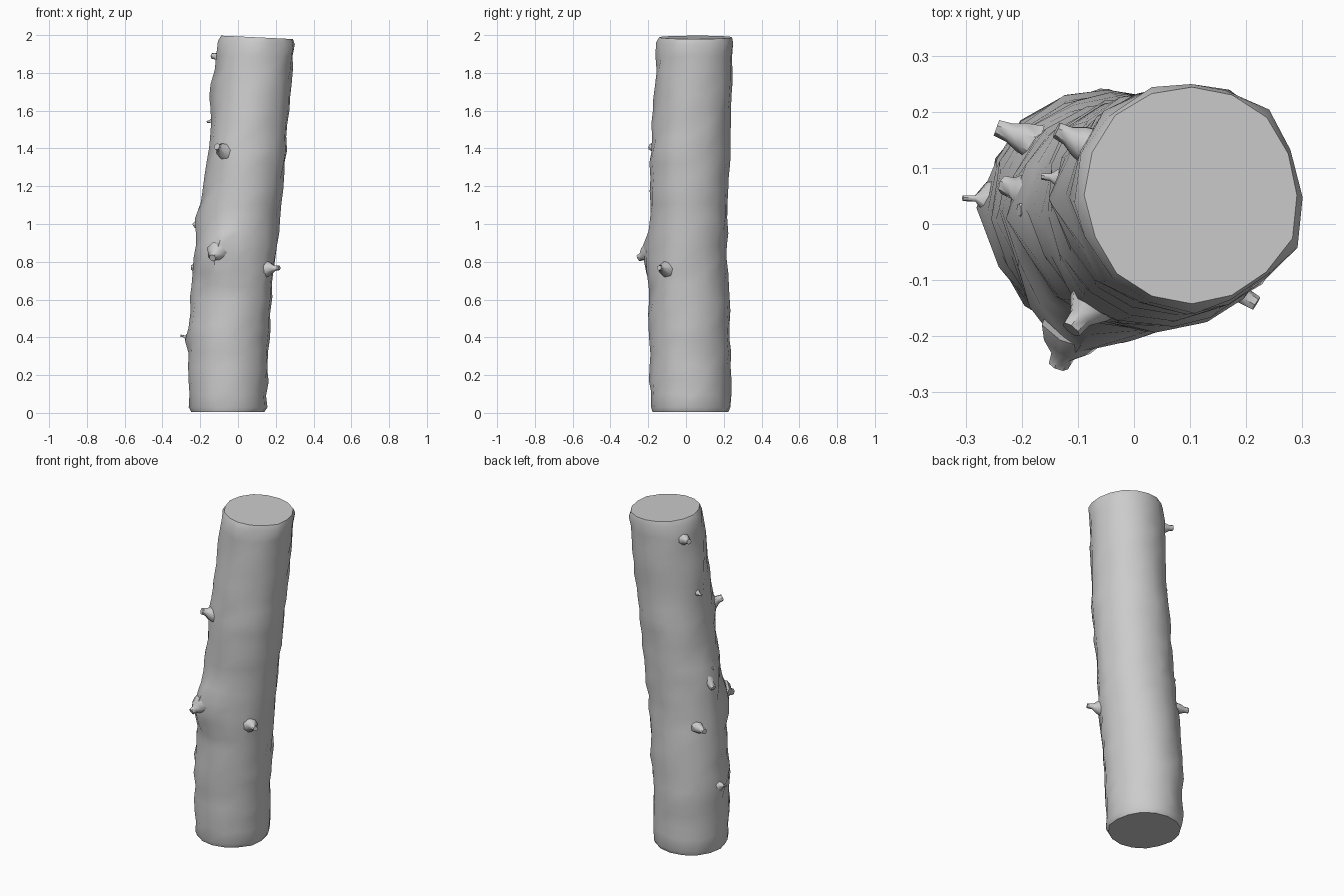
import bpy, bmesh, math, random
from mathutils import Vector

if "Cube" in bpy.data.objects:
    bpy.data.objects.remove(bpy.data.objects["Cube"])

random.seed(4)
SIDES = 16

# trunk stations: z, xmin, xmax, ymin, ymax
STATIONS = [
    (0.005, -0.258, 0.155, -0.193, 0.242),
    (0.40, -0.265, 0.167, -0.200, 0.240),
    (0.80, -0.232, 0.200, -0.198, 0.224),
    (1.00, -0.205, 0.222, -0.196, 0.226),
    (1.40, -0.155, 0.260, -0.192, 0.238),
    (1.80, -0.118, 0.290, -0.165, 0.250),
    (2.00, -0.098, 0.307, -0.158, 0.262),
]

# swellings around knots: angle (degrees), z, height, spread in angle, spread in z
SWELLS = [
    (246, 0.84, 0.060, 22, 0.11),
    (180, 0.40, 0.014, 15, 0.06),
    (312, 0.76, 0.012, 16, 0.07),
    (228, 1.40, 0.022, 15, 0.07),
    (180, 1.03, 0.020, 18, 0.07),
    (178, 1.70, 0.026, 14, 0.08),
]


def section(z):
    for a, b in zip(STATIONS, STATIONS[1:]):
        if z <= b[0]:
            break
    t = max(0.0, min(1.0, (z - a[0]) / (b[0] - a[0])))
    x0, x1, y0, y1 = [p + (q - p) * t for p, q in zip(a[1:], b[1:])]
    return (x0 + x1) / 2, (y0 + y1) / 2, (x1 - x0) / 2, (y1 - y0) / 2


def finish(name, bm):
    bmesh.ops.recalc_face_normals(bm, faces=bm.faces)
    me = bpy.data.meshes.new(name)
    bm.to_mesh(me)
    bm.free()
    ob = bpy.data.objects.new(name, me)
    bpy.context.collection.objects.link(ob)
    bpy.ops.object.select_all(action='DESELECT')
    ob.select_set(True)
    bpy.context.view_layer.objects.active = ob
    bpy.ops.object.shade_smooth_by_angle(angle=math.radians(50))
    return ob


def skin(bm, rings):
    for a, b in zip(rings, rings[1:]):
        n = len(a)
        for i in range(n):
            j = (i + 1) % n
            bm.faces.new((a[i], a[j], b[j], b[i]))
    bm.faces.new(rings[0][::-1])
    bm.faces.new(rings[-1])


# trunk with lumpy bark and softened cut ends
bm = bmesh.new()
levels = [0.005, 0.03] + [0.03 + 1.93 * k / 27 for k in range(1, 28)] + [1.988]
groove = [random.uniform(-0.006, 0.004) for _ in range(SIDES)]
rings = []
for k, z in enumerate(levels):
    cx, cy, rx, ry = section(z)
    end = k in (0, len(levels) - 1)
    ring = []
    for i in range(SIDES):
        deg = 360 * (i + (0 if end else random.uniform(-0.15, 0.15))) / SIDES
        ang = math.radians(deg)
        d = groove[i] + random.uniform(-0.007, 0.006)
        if end:
            d = -0.012 + groove[i]
        for sa, sz, h, wa, wz in SWELLS:
            da = (deg - sa + 180) % 360 - 180
            d += h * math.exp(-(da / wa) ** 2 - ((z - sz) / wz) ** 2)
        x = cx + (rx + d) * math.cos(ang)
        y = cy + (ry + d) * math.sin(ang)
        # top cut slopes slightly down to the right
        tilt = -0.05 * (x - cx) * max(0, (z - 1.7) / 0.3)
        zj = 0 if k < 2 or k > len(levels) - 3 else random.uniform(-0.012, 0.012)
        ring.append(bm.verts.new((x, y, z + tilt + zj)))
    rings.append(ring)
skin(bm, rings)
finish("log_trunk", bm)


# broken twig stubs: flared base, narrow neck, blunt end
def stub(name, base, tip, r0, r1):
    base, tip = Vector(base), Vector(tip)
    axis = tip - base
    rot = axis.to_track_quat('Z', 'Y')
    bm = bmesh.new()
    rings = []
    for t, r in ((0, r0), (0.4, r0 * 0.6 + r1 * 0.4), (0.7, r1), (1, r1 * 0.85)):
        ring = []
        for i in range(7):
            a = math.tau * i / 7
            off = rot @ Vector((r * math.cos(a), r * math.sin(a), 0))
            ring.append(bm.verts.new(base + axis * t + off))
        rings.append(ring)
    skin(bm, rings)
    finish(name, bm)


STUBS = [
    ((0.13, -0.09, 0.76), (0.218, -0.142, 0.768), 0.055, 0.016),
    ((-0.11, -0.19, 0.85), (-0.135, -0.252, 0.82), 0.060, 0.022),
    ((-0.23, 0.045, 0.39), (-0.305, 0.046, 0.41), 0.050, 0.006),
    ((-0.17, 0.145, 0.77), (-0.245, 0.172, 0.77), 0.035, 0.018),
    ((-0.17, 0.05, 1.03), (-0.232, 0.070, 0.99), 0.045, 0.020),
    ((-0.15, 0.03, 1.07), (-0.205, 0.025, 1.09), 0.040, 0.014),
    ((-0.06, -0.12, 1.38), (-0.112, -0.188, 1.41), 0.055, 0.022),
    ((-0.11, 0.08, 1.55), (-0.165, 0.085, 1.54), 0.028, 0.007),
    ((-0.07, 0.135, 1.88), (-0.138, 0.168, 1.89), 0.038, 0.018),
]
for n, s in enumerate(STUBS, 1):
    stub(f"twig_stub_{n}", *s)
